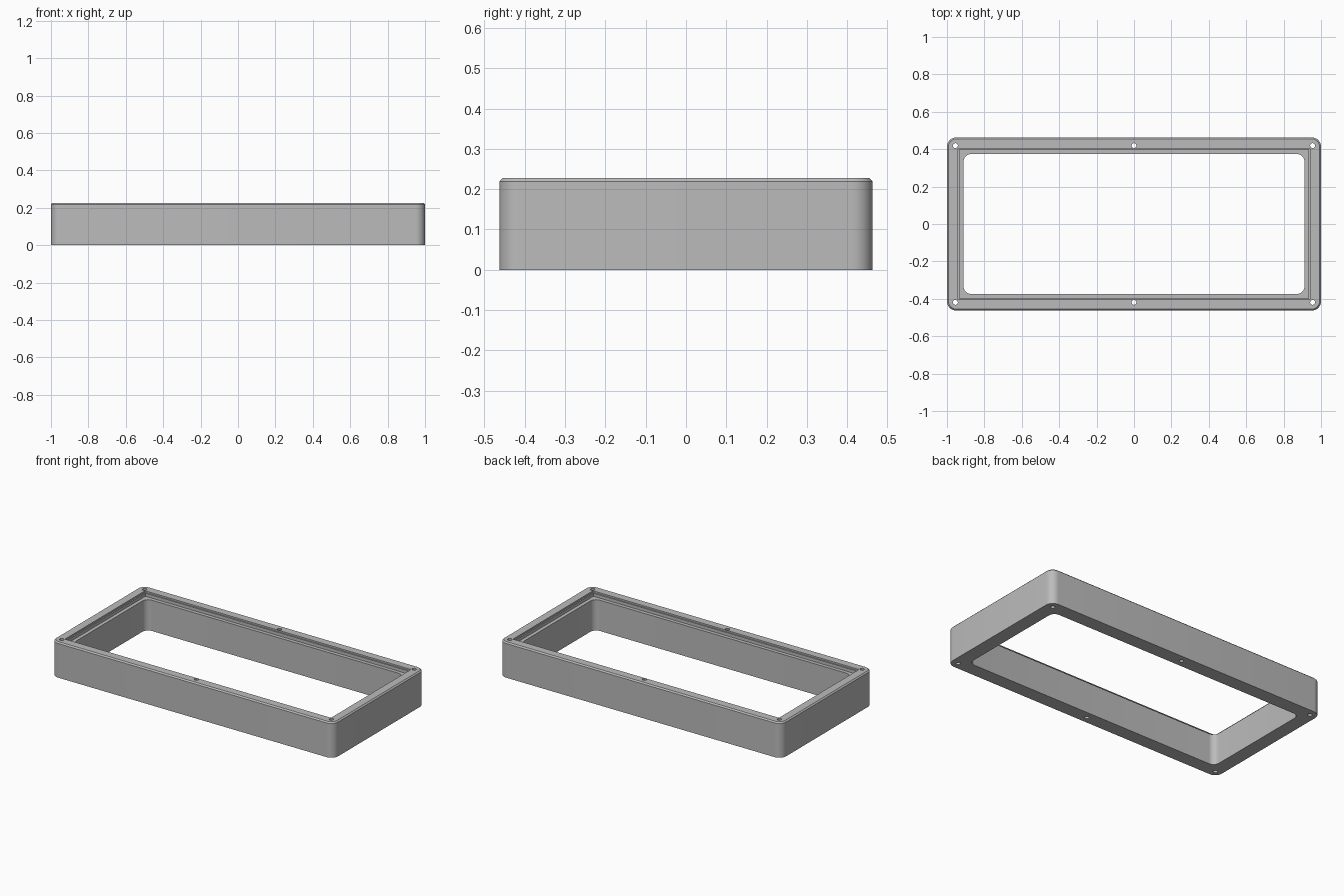
import bpy
import bmesh
from math import cos, sin, pi, radians

cube = bpy.data.objects.get("Cube")
if cube:
    bpy.data.objects.remove(cube, do_unlink=True)

HX, HY, HEIGHT = 1.0, 0.463, 0.227
WALL, CHAMFER = 0.089, 0.008

grey = bpy.data.materials.new("plain grey")
grey.use_nodes = True
grey.diffuse_color = (0.5, 0.5, 0.5, 1)
grey.node_tree.nodes["Principled BSDF"].inputs["Base Color"].default_value = (0.5, 0.5, 0.5, 1)


def rounded_rect(hx, hy, r, steps=10):
    """Counter-clockwise outline with rounded corners."""
    if r == 0:
        return [(hx, hy), (-hx, hy), (-hx, -hy), (hx, -hy)]
    pts = []
    for k, (sx, sy) in enumerate([(1, 1), (-1, 1), (-1, -1), (1, -1)]):
        for i in range(steps + 1):
            a = (k + i / steps) * pi / 2
            pts.append((sx * (hx - r) + r * cos(a), sy * (hy - r) + r * sin(a)))
    return pts


def loft(name, layers):
    """Closed solid through (outline, z) layers."""
    bm = bmesh.new()
    rings = [[bm.verts.new((x, y, z)) for x, y in pts] for pts, z in layers]
    for low, high in zip(rings, rings[1:]):
        n = len(low)
        for i in range(n):
            j = (i + 1) % n
            bm.faces.new((low[i], low[j], high[j], high[i]))
    bm.faces.new(rings[0][::-1])
    bm.faces.new(rings[-1])
    mesh = bpy.data.meshes.new(name)
    bm.to_mesh(mesh)
    bm.free()
    obj = bpy.data.objects.new(name, mesh)
    obj.data.materials.append(grey)
    bpy.context.collection.objects.link(obj)
    return obj


# Outer body with a chamfered top edge
outer = rounded_rect(HX, HY, 0.05)
top = rounded_rect(HX - CHAMFER, HY - CHAMFER, 0.05 - CHAMFER)
frame = loft("enclosure_frame", [(outer, 0), (outer, HEIGHT - CHAMFER), (top, HEIGHT)])

# Through opening
opening = rounded_rect(HX - WALL, HY - WALL, 0.04)
cutters = [loft("opening_cutter", [(opening, -0.1), (opening, 0.4)])]

# Square-cornered seat for a lid, with a shallow step at its rim
for name, inset, depth in [("seat", 0.066, 0.03), ("seat_rim", 0.058, 0.01)]:
    rect = rounded_rect(HX - inset, HY - inset, 0)
    cutters.append(loft(name + "_cutter", [(rect, HEIGHT - depth), (rect, 0.4)]))

# Screw holes at the corners and the middle of the long sides
for x in (-0.955, 0, 0.955):
    for y in (-0.419, 0.419):
        circle = [(x + 0.013 * cos(i * pi / 12), y + 0.013 * sin(i * pi / 12)) for i in range(24)]
        cutters.append(loft("screw_hole_cutter", [(circle, -0.1), (circle, 0.4)]))

bpy.ops.object.select_all(action="DESELECT")
bpy.context.view_layer.objects.active = frame
frame.select_set(True)
for cutter in cutters:
    cutter.hide_render = True
    mod = frame.modifiers.new("cut", "BOOLEAN")
    mod.operation = "DIFFERENCE"
    mod.solver = "EXACT"
    mod.object = cutter
    bpy.ops.object.modifier_apply(modifier=mod.name)
    bpy.data.objects.remove(cutter, do_unlink=True)

bpy.ops.object.shade_smooth_by_angle(angle=radians(30))
